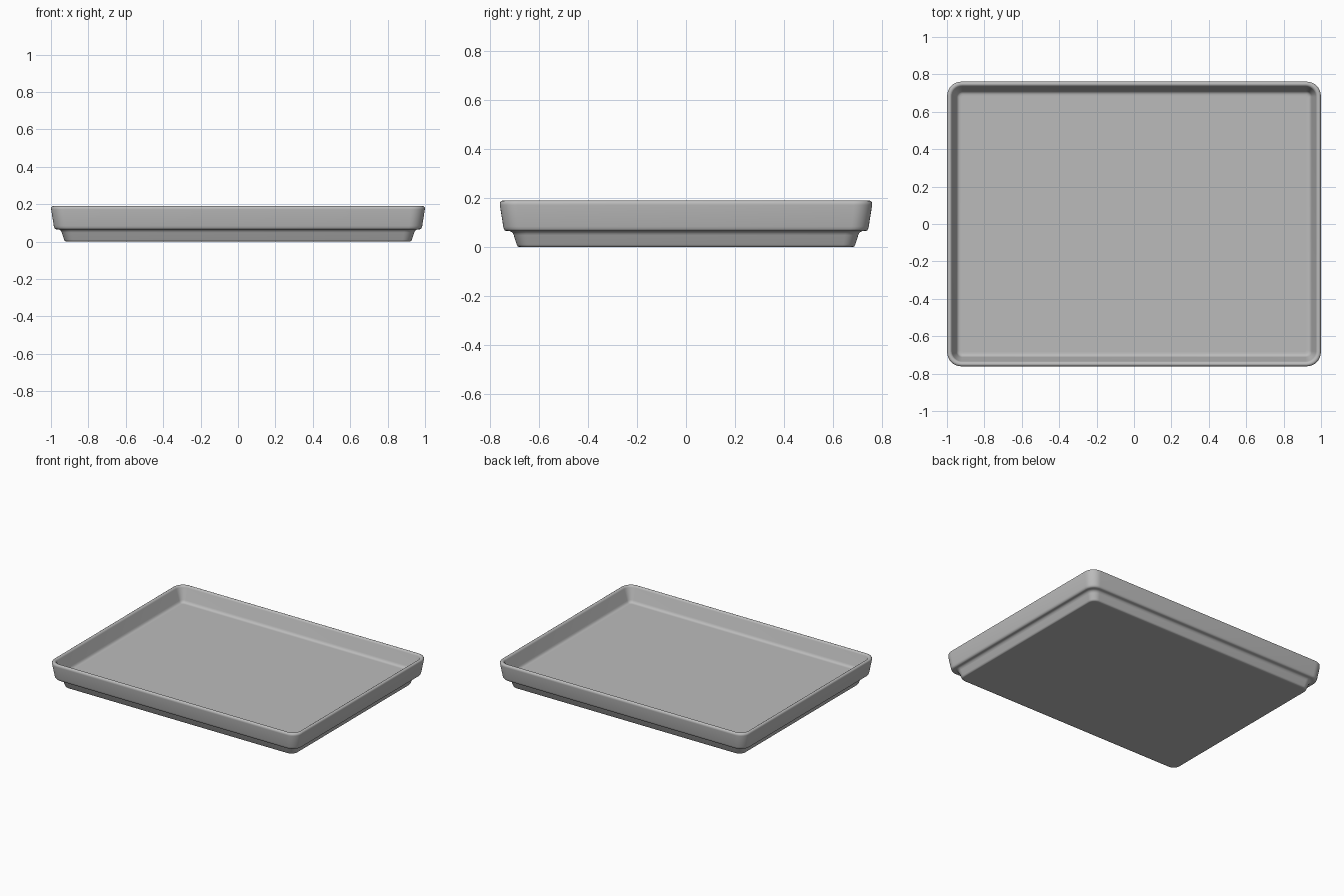
import bpy
import bmesh
import math

cube = bpy.data.objects.get("Cube")
if cube:
    bpy.data.objects.remove(cube, do_unlink=True)

HALF_X, HALF_Y = 1.0, 0.762
CORNER_STEPS = 8

# Single grey finish
grey = bpy.data.materials.new("light_grey")
grey.use_nodes = True
colour = (0.5, 0.5, 0.5, 1.0)
grey.diffuse_color = colour
grey.node_tree.nodes["Principled BSDF"].inputs["Base Color"].default_value = colour

# Cross-section from underside, around the rim, to the floor:
# (inset from outer edge, height, corner radius)
PROFILE = [
    (0.090, 0.000, 0.040), (0.080, 0.000, 0.045), (0.074, 0.003, 0.048),
    (0.070, 0.010, 0.050),                                            # foot edge
    (0.058, 0.048, 0.055), (0.053, 0.058, 0.057), (0.045, 0.064, 0.060),
    (0.038, 0.065, 0.062), (0.028, 0.065, 0.065),                     # step
    (0.021, 0.068, 0.068), (0.017, 0.075, 0.070), (0.015, 0.084, 0.070),
    (0.001, 0.172, 0.075), (0.001, 0.180, 0.075), (0.005, 0.187, 0.072),
    (0.011, 0.190, 0.068), (0.018, 0.189, 0.063),                     # rim
    (0.024, 0.185, 0.058), (0.027, 0.178, 0.055),
    (0.050, 0.098, 0.032), (0.054, 0.089, 0.028), (0.060, 0.083, 0.023),
    (0.068, 0.080, 0.018), (0.078, 0.080, 0.014),                     # floor
]


def rounded_ring(bm, inset, z, radius):
    """Rounded rectangle of vertices at one height."""
    cx, cy = HALF_X - inset - radius, HALF_Y - inset - radius
    ring = []
    for quarter, (sx, sy) in enumerate([(1, 1), (-1, 1), (-1, -1), (1, -1)]):
        for i in range(CORNER_STEPS + 1):
            a = math.pi / 2 * (quarter + i / CORNER_STEPS)
            ring.append(bm.verts.new((sx * cx + radius * math.cos(a),
                                      sy * cy + radius * math.sin(a), z)))
    return ring


# Loft the tray through the rings and close underside and floor
bm = bmesh.new()
rings = [rounded_ring(bm, *p) for p in PROFILE]
count = len(rings[0])
for low, high in zip(rings, rings[1:]):
    for i in range(count):
        j = (i + 1) % count
        bm.faces.new((low[i], low[j], high[j], high[i]))
bm.faces.new(list(reversed(rings[0])))
bm.faces.new(rings[-1])
bmesh.ops.recalc_face_normals(bm, faces=bm.faces[:])

mesh = bpy.data.meshes.new("tray")
bm.to_mesh(mesh)
bm.free()
mesh.materials.append(grey)
tray = bpy.data.objects.new("tray", mesh)
bpy.context.collection.objects.link(tray)

# Smooth finish
bpy.ops.object.select_all(action='DESELECT')
tray.select_set(True)
bpy.context.view_layer.objects.active = tray
bpy.ops.object.shade_smooth_by_angle(angle=math.radians(50))
